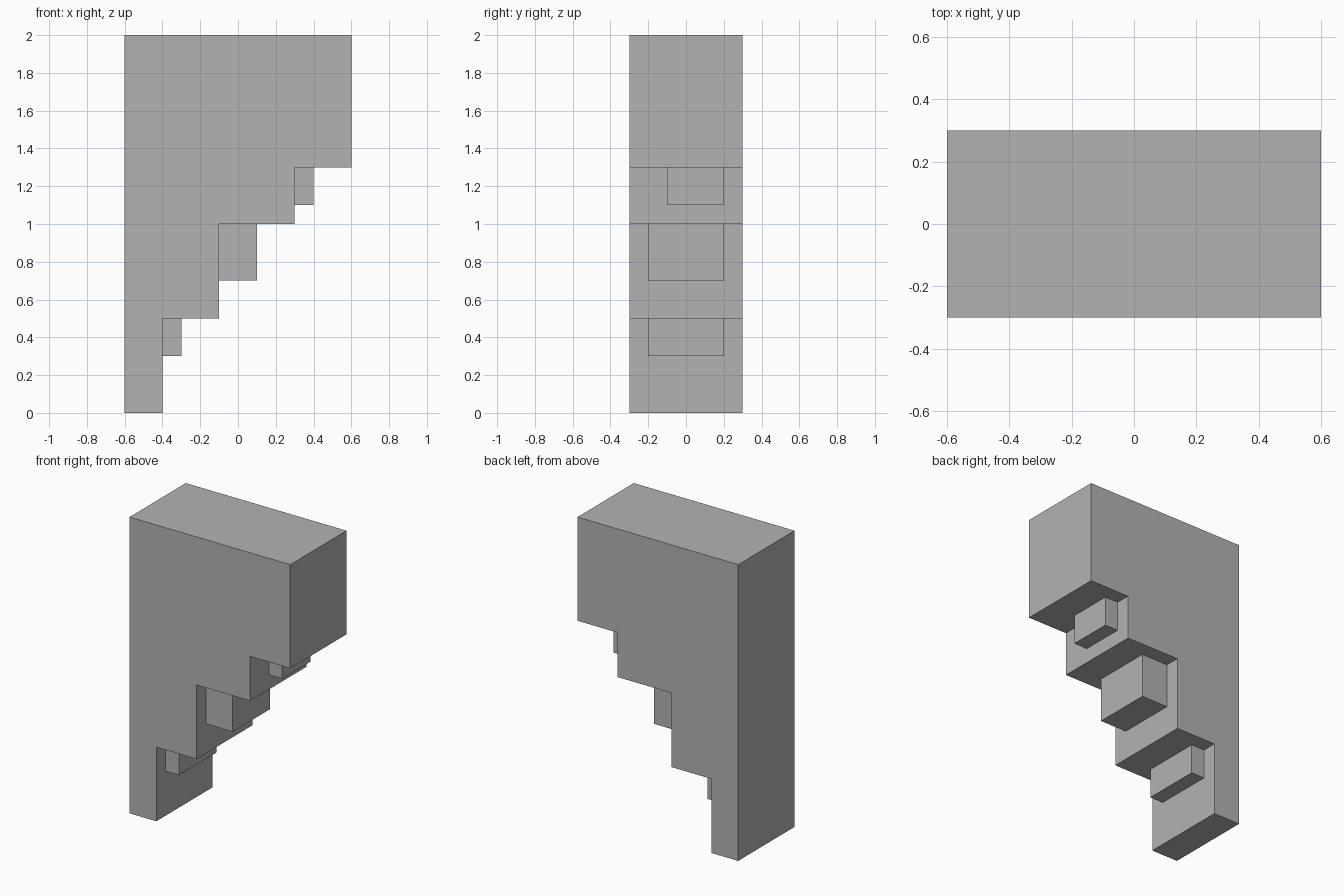
import bpy
import bmesh

cube = bpy.data.objects.get("Cube")
if cube:
    bpy.data.objects.remove(cube, do_unlink=True)

# Single stone grey
grey = bpy.data.materials.new("stone_grey")
grey.use_nodes = True
colour = (0.45, 0.45, 0.45, 1)
grey.diffuse_color = colour
grey.node_tree.nodes["Principled BSDF"].inputs["Base Color"].default_value = colour


def extrude_profile(name, profile, y_front, y_back):
    """Solid made by extruding an x-z outline from y_front to y_back."""
    bm = bmesh.new()
    face = bm.faces.new([bm.verts.new((x, y_front, z)) for x, z in profile])
    result = bmesh.ops.extrude_face_region(bm, geom=[face])
    moved = [v for v in result["geom"] if isinstance(v, bmesh.types.BMVert)]
    bmesh.ops.translate(bm, verts=moved, vec=(0, y_back - y_front, 0))
    bmesh.ops.recalc_face_normals(bm, faces=bm.faces)
    mesh = bpy.data.meshes.new(name)
    bm.to_mesh(mesh)
    bm.free()
    mesh.materials.append(grey)
    obj = bpy.data.objects.new(name, mesh)
    bpy.context.collection.objects.link(obj)
    return obj


def block(name, x0, x1, y0, y1, z0, z1):
    return extrude_profile(name, [(x0, z0), (x1, z0), (x1, z1), (x0, z1)], y0, y1)


# Bracket body with an inverted staircase on its left side
extrude_profile("stepped_body", [
    (-0.6, 0), (-0.4, 0), (-0.4, 0.5), (-0.1, 0.5), (-0.1, 1.0),
    (0.3, 1.0), (0.3, 1.3), (0.6, 1.3), (0.6, 2.0), (-0.6, 2.0)], -0.3, 0.3)

# Small blocks tucked under each step
block("lower_step_block", -0.4, -0.3, -0.2, 0.2, 0.3, 0.5)
block("middle_step_block", -0.1, 0.1, -0.2, 0.2, 0.7, 1.0)
block("upper_step_block", 0.3, 0.4, -0.1, 0.2, 1.1, 1.3)
